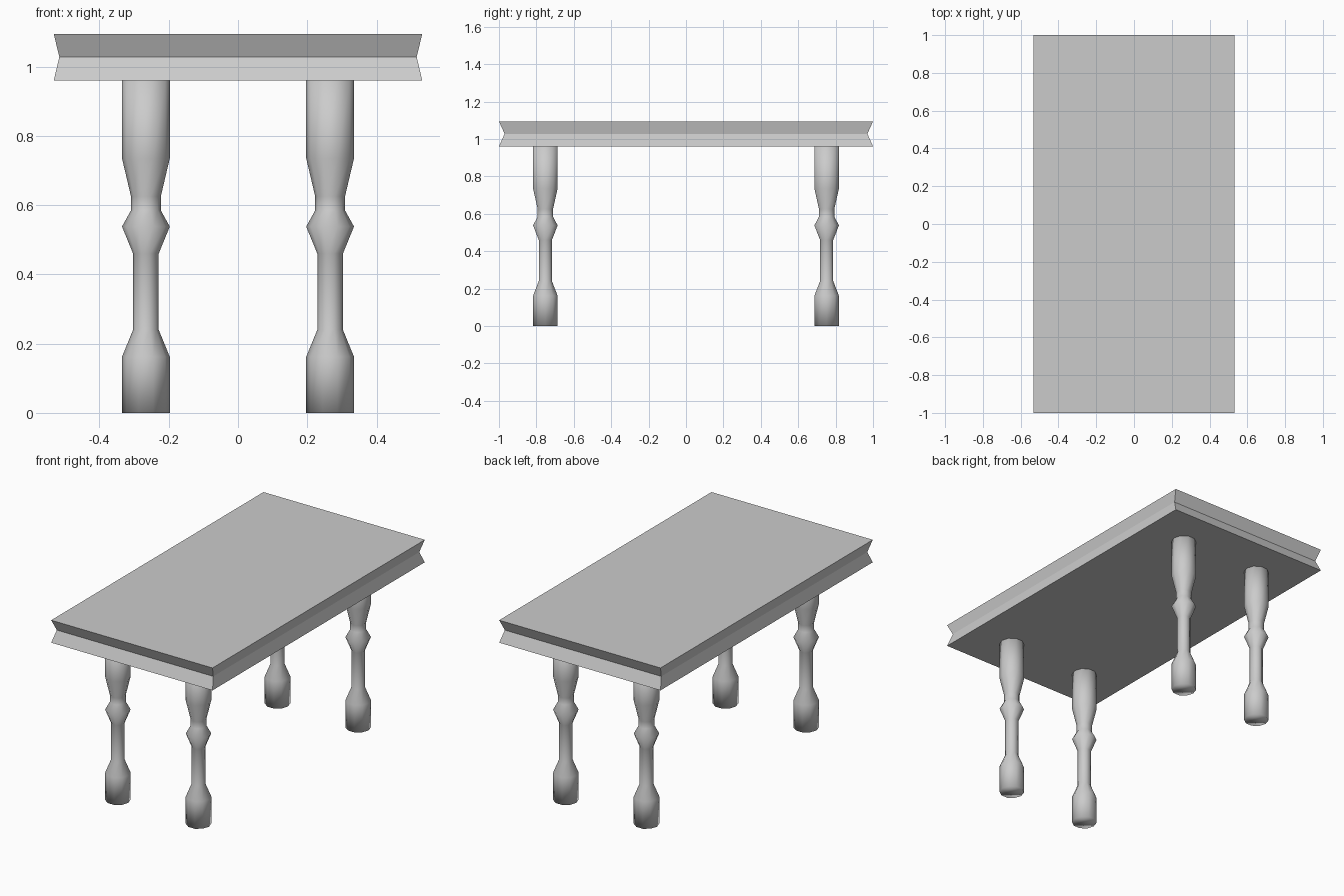
import bpy, math

if "Cube" in bpy.data.objects:
    bpy.data.objects.remove(bpy.data.objects["Cube"])

def make(name, verts, faces, smooth):
    me = bpy.data.meshes.new(name)
    me.from_pydata(verts, [], faces)
    for p in me.polygons:
        p.use_smooth = smooth
    ob = bpy.data.objects.new(name, me)
    bpy.context.collection.objects.link(ob)
    return ob

def loft(name, rings, smooth):
    # skin equal-sized rings and cap both ends
    n = len(rings[0])
    verts = [v for r in rings for v in r]
    faces = [tuple(reversed(range(n)))]
    for k in range(len(rings) - 1):
        for i in range(n):
            j = (i + 1) % n
            faces.append((k*n + i, k*n + j, (k+1)*n + j, (k+1)*n + i))
    faces.append(tuple(range((len(rings) - 1)*n, len(rings)*n)))
    return make(name, verts, faces, smooth)

# tabletop: slab with a V groove around the edge
HX, HY = 0.532, 1.0
rings = [[(sx*HX*s, sy*HY*s, z) for sx, sy in ((-1, -1), (1, -1), (1, 1), (-1, 1))]
         for s, z in ((1, 0.96), (0.97, 1.028), (1, 1.094))]
loft("tabletop", rings, False)

# turned legs: ten-sided profile (radius, height)
SIDES = 10
profile = [(0.069, 0), (0.069, 0.162), (0.037, 0.24), (0.037, 0.46), (0.069, 0.538),
           (0.043, 0.585), (0.043, 0.625), (0.069, 0.735), (0.069, 0.96)]
angles = [2*math.pi*i/SIDES for i in range(SIDES)]
leg_rings = [[(r*math.cos(a), r*math.sin(a), z) for a in angles] for r, z in profile]
for side, x in (("left", -0.266), ("right", 0.266)):
    for end, y in (("front", -0.752), ("back", 0.752)):
        leg = loft(f"{end}_{side}_leg", leg_rings, True)
        leg.location = (x, y, 0)
